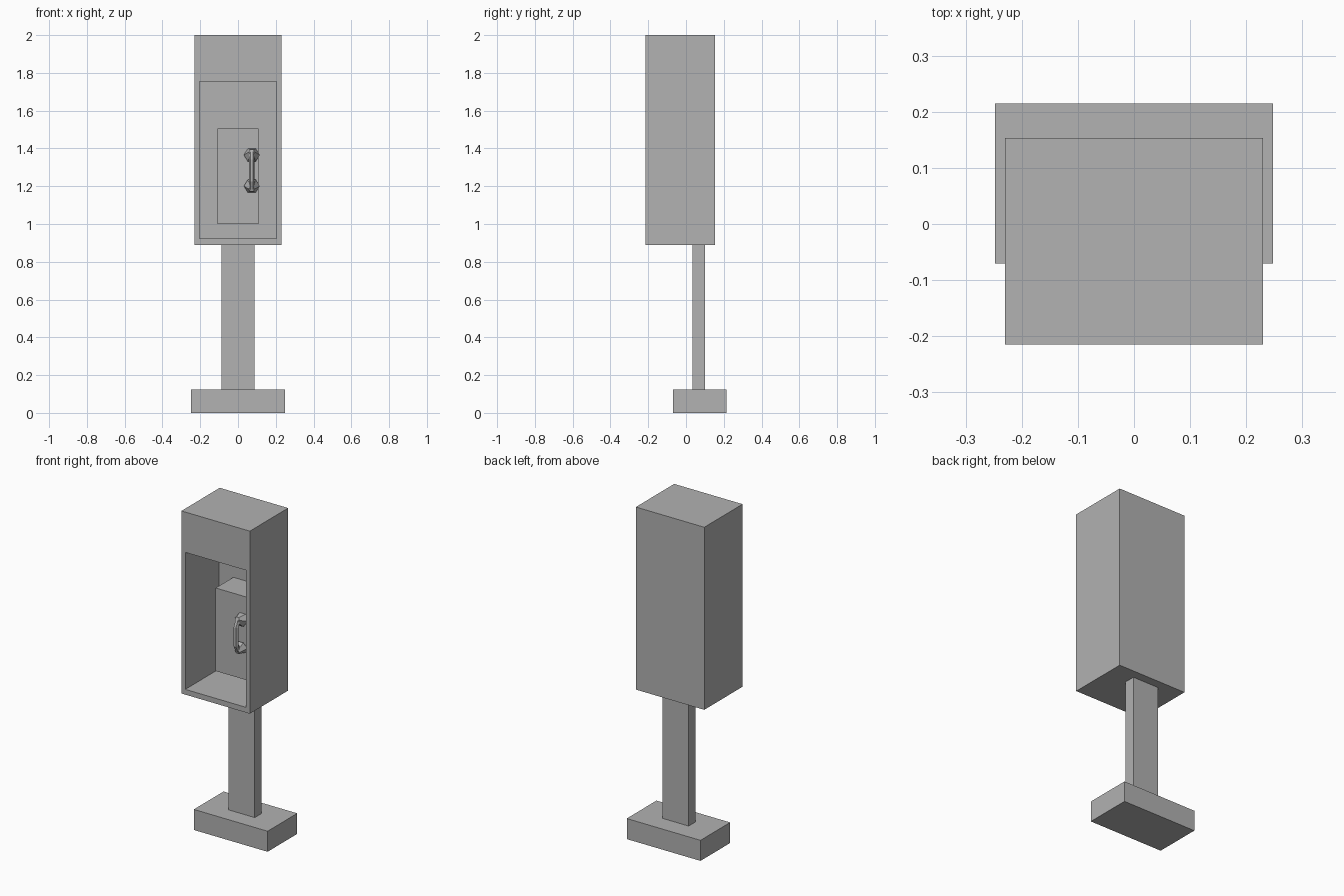
import bpy, bmesh, math
from mathutils import Matrix, Vector

if "Cube" in bpy.data.objects:
    bpy.data.objects.remove(bpy.data.objects["Cube"], do_unlink=True)

grey = bpy.data.materials.new("plain_grey")
grey.use_nodes = True
colour = (0.445, 0.445, 0.445, 1)
grey.diffuse_color = colour
grey.node_tree.nodes["Principled BSDF"].inputs["Base Color"].default_value = colour


def add_object(name, data):
    obj = bpy.data.objects.new(name, data)
    bpy.context.collection.objects.link(obj)
    data.materials.append(grey)
    return obj


def finish(name, bm):
    mesh = bpy.data.meshes.new(name)
    bm.to_mesh(mesh)
    bm.free()
    return add_object(name, mesh)


def box_bmesh(half_width, y0, y1, z0, z1):
    bm = bmesh.new()
    size = Matrix.Diagonal((2 * half_width, y1 - y0, z1 - z0, 1))
    place = Matrix.Translation((0, (y0 + y1) / 2, (z0 + z1) / 2))
    bmesh.ops.create_cube(bm, size=1, matrix=place @ size)
    return bm


# Foot, post and the unit mounted inside the booth
finish("base", box_bmesh(0.248, -0.07, 0.215, 0, 0.125))
finish("post", box_bmesh(0.088, 0.035, 0.10, 0.125, 0.89))
finish("phone_unit", box_bmesh(0.108, -0.06, 0.11, 1.0, 1.505))

# Housing with a deep recess in its front face
bm = box_bmesh(0.23, -0.215, 0.153, 0.89, 2.0)
bm.normal_update()
front = min(bm.faces, key=lambda f: f.calc_center_median().y)
bmesh.ops.inset_individual(bm, faces=[front], thickness=0.037)
for v in front.verts:
    v.co.z = 1.755 if v.co.z > 1.5 else 0.922
pushed = bmesh.ops.extrude_discrete_faces(bm, faces=[front])["faces"][0]
bmesh.ops.translate(bm, verts=pushed.verts, vec=(0, 0.325, 0))
finish("housing", bm)

# Handset: two tilted six-sided cups joined by a bowed grip
HAND_X, HAND_Z = 0.073, 1.283
tips = []
for side, name in ((1, "earpiece"), (-1, "mouthpiece")):
    turn = Matrix.Rotation(math.radians(90 - 20 * side), 4, "X") @ Matrix.Rotation(math.pi / 6, 4, "Z")
    place = Matrix.Translation((HAND_X, -0.092, HAND_Z + 0.09 * side)) @ turn
    bm = bmesh.new()
    bmesh.ops.create_cone(bm, cap_ends=True, segments=6, radius1=0.042,
                          radius2=0.016, depth=0.045, matrix=place)
    finish(name, bm)
    tips.append(place @ Vector((0, 0, 0.012)))

curve = bpy.data.curves.new("handset_grip", "CURVE")
curve.dimensions = "3D"
curve.bevel_depth = 0.015
curve.bevel_resolution = 1
curve.use_fill_caps = True
path = [tips[0]]
path += [Vector((HAND_X, -0.122, HAND_Z + dz)) for dz in (0.055, 0, -0.055)]
path.append(tips[1])
spline = curve.splines.new("POLY")
spline.points.add(len(path) - 1)
for point, co in zip(spline.points, path):
    point.co = (*co, 1)
    point.radius = 1
spline.use_smooth = False
add_object("handset_grip", curve)
